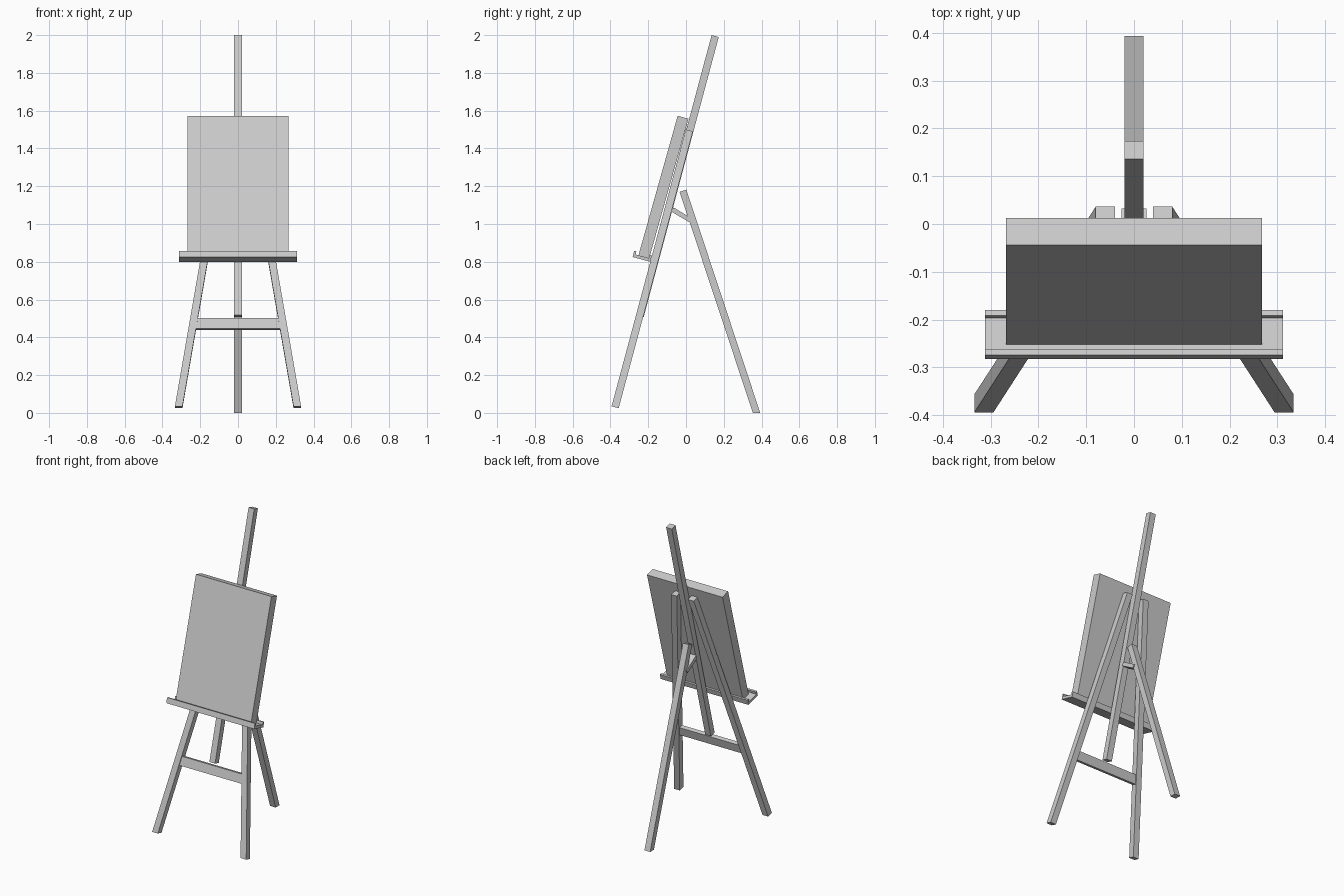
import bpy, bmesh
from math import radians
from mathutils import Matrix

if "Cube" in bpy.data.objects:
    bpy.data.objects.remove(bpy.data.objects["Cube"])

# Leaning frame: local y = depth behind the leg front face, local z = up the slope
LEAN = Matrix.Translation((0, -0.394, 0.035)) @ Matrix.Rotation(radians(-15), 4, 'X')


def loft(name, low, high, matrix=Matrix()):
    """Solid between two matching loops of points."""
    bm = bmesh.new()
    a = [bm.verts.new(p) for p in low]
    b = [bm.verts.new(p) for p in high]
    n = len(a)
    bm.faces.new(a[::-1])
    bm.faces.new(b)
    for i in range(n):
        j = (i + 1) % n
        bm.faces.new((a[i], a[j], b[j], b[i]))
    bmesh.ops.recalc_face_normals(bm, faces=bm.faces)
    mesh = bpy.data.meshes.new(name)
    bm.to_mesh(mesh)
    bm.free()
    ob = bpy.data.objects.new(name, mesh)
    ob.matrix_world = matrix
    bpy.context.collection.objects.link(ob)
    return ob


def extrude_x(name, profile, half, matrix=Matrix()):
    """Side profile (y, z) extruded symmetrically across x."""
    return loft(name, [(-half, y, z) for y, z in profile],
                [(half, y, z) for y, z in profile], matrix)


def rect(y0, y1, z0, z1):
    return [(y0, z0), (y1, z0), (y1, z1), (y0, z1)]


def bar_end(x, z, w=0.02, d=0.039):
    return [(x - w, 0, z), (x + w, 0, z), (x + w, d, z), (x - w, d, z)]


# Splayed front legs, mirrored
legs = loft("front_legs", bar_end(0.314, 0), bar_end(0.06, 1.517), LEAN)
legs.modifiers.new("Mirror", 'MIRROR')

# Centre mast and crossbar
extrude_x("mast", rect(0.003, 0.042, 0.5, 2.035), 0.02, LEAN)
extrude_x("crossbar", rect(0.006, 0.032, 0.428, 0.485), 0.23, LEAN)

# Channel-shaped canvas tray
u, f, h = 0.792, 0.809, 0.826
extrude_x("tray", [(-0.097, u), (0, u), (0, h), (-0.012, h), (-0.012, f),
                   (-0.085, f), (-0.085, h), (-0.097, h)], 0.312, LEAN)

# Canvas, leaning slightly more than the legs
tilt = Matrix.Translation((0, -0.044, 1.573)) @ Matrix.Rotation(radians(-15.7), 4, 'X')
extrude_x("canvas", rect(0, 0.059, -0.771, 0), 0.268, tilt)

# Rear leg with flat foot
extrude_x("rear_leg", [(0.354, 0), (0.393, 0), (0.002, 1.182), (-0.034, 1.17)], 0.02)

# Hinge bracket joining mast and rear leg
extrude_x("hinge_bracket", [(-0.078, 1.066), (0.02, 1.008), (0.032, 1.028),
                            (-0.066, 1.088)], 0.026)
